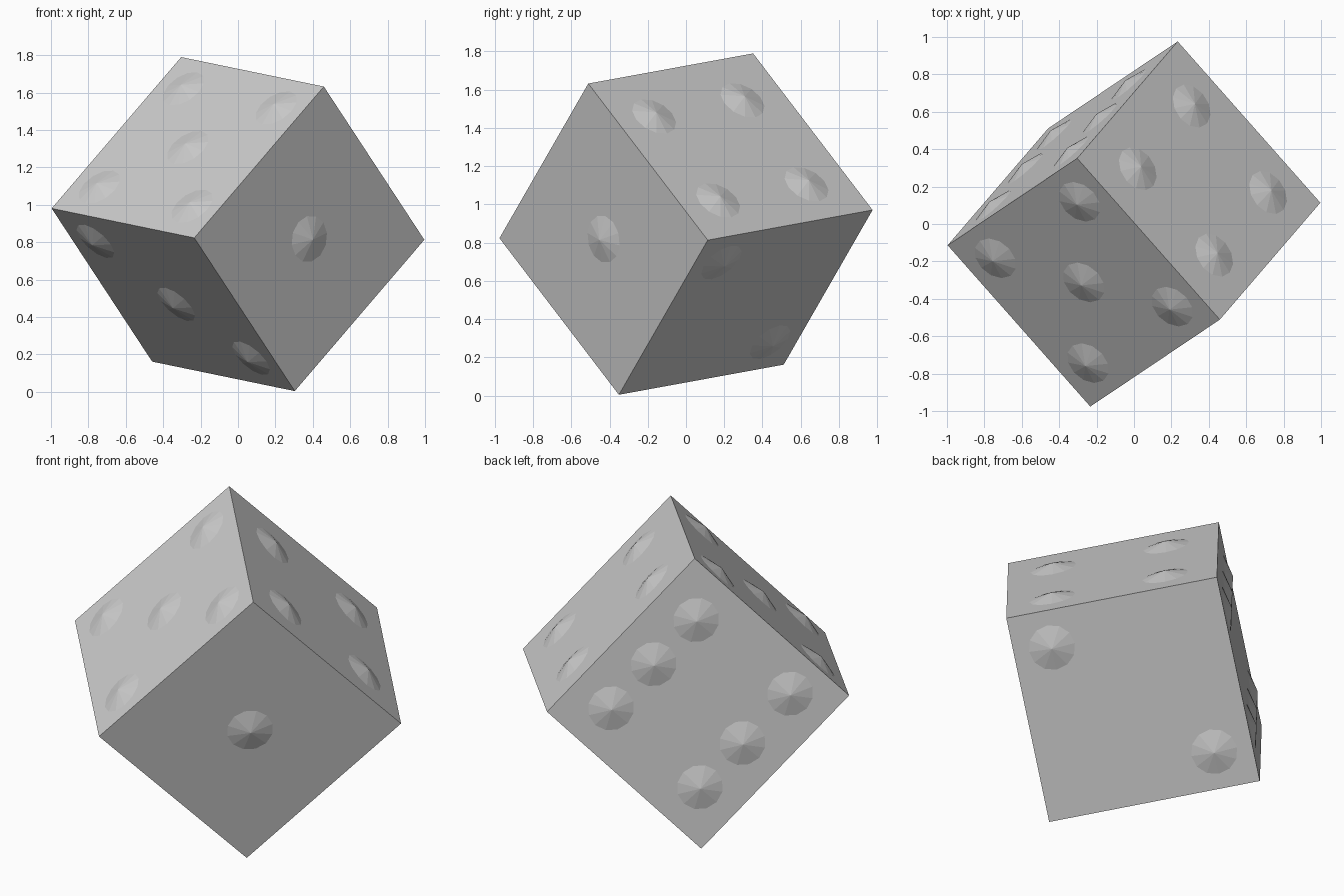
import bpy
from mathutils import Vector, Matrix

if "Cube" in bpy.data.objects:
    bpy.data.objects.remove(bpy.data.objects["Cube"], do_unlink=True)

# One plain grey for the body and the pips
grey = bpy.data.materials.new("plain grey")
grey.use_nodes = True
color = (0.6, 0.6, 0.6, 1)
grey.diffuse_color = color
grey.node_tree.nodes["Principled BSDF"].inputs["Base Color"].default_value = color

EDGE = 1.162
CENTER = Vector((0, 0, 0.897))

# Tilted axes of the die, made exactly perpendicular
u = Vector((0.765, -0.865, -0.158)).normalized()
v = Vector((-0.695, -0.455, -0.803))
v = (v - u * v.dot(u)).normalized()
w = u.cross(v)
if w.z > 0:
    w = -w


def finish(name):
    obj = bpy.context.object
    obj.name = name
    obj.data.materials.append(grey)
    return obj


def frame(x, y, z, origin):
    m = Matrix((x, y, z)).transposed().to_4x4()
    m.translation = origin
    return m


# Body
bpy.ops.mesh.primitive_cube_add(size=EDGE)
finish("die_body").matrix_world = frame(u, w.cross(u), w, CENTER)


def add_pips(name, normal, a, b, spots):
    """Shallow twelve-sided cones on one side, placed in fractions of the edge."""
    for i, (s, t) in enumerate(spots, 1):
        bpy.ops.mesh.primitive_cone_add(vertices=12, radius1=0.126, depth=0.03)
        spot = CENTER + (normal * (0.5 * EDGE + 0.015)) + (a * s + b * t) * EDGE
        finish(f"{name}_pip_{i}").matrix_world = frame(a, normal.cross(a), normal, spot)


def corners(d):
    return [(s, t) for s in (-d, d) for t in (-d, d)]


# Pips on the six sides
add_pips("one", u, v, w, [(0, 0)])
add_pips("two", w, u, v, [(0.32, -0.32), (-0.32, 0.32)])
add_pips("three", v, u, w, [(-0.32, -0.32), (0, 0.03), (0.32, 0.32)])
add_pips("four", -v, u, w, [(s + 0.015, t + 0.02) for s, t in corners(0.268)])
add_pips("five", -w, u, v, corners(0.325) + [(0, 0)])
add_pips("six", -u, w, v, [(-0.288, -0.288), (0, -0.288), (0.288, -0.288),
                           (-0.322, 0.288), (0, 0.288), (0.288, 0.288)])
